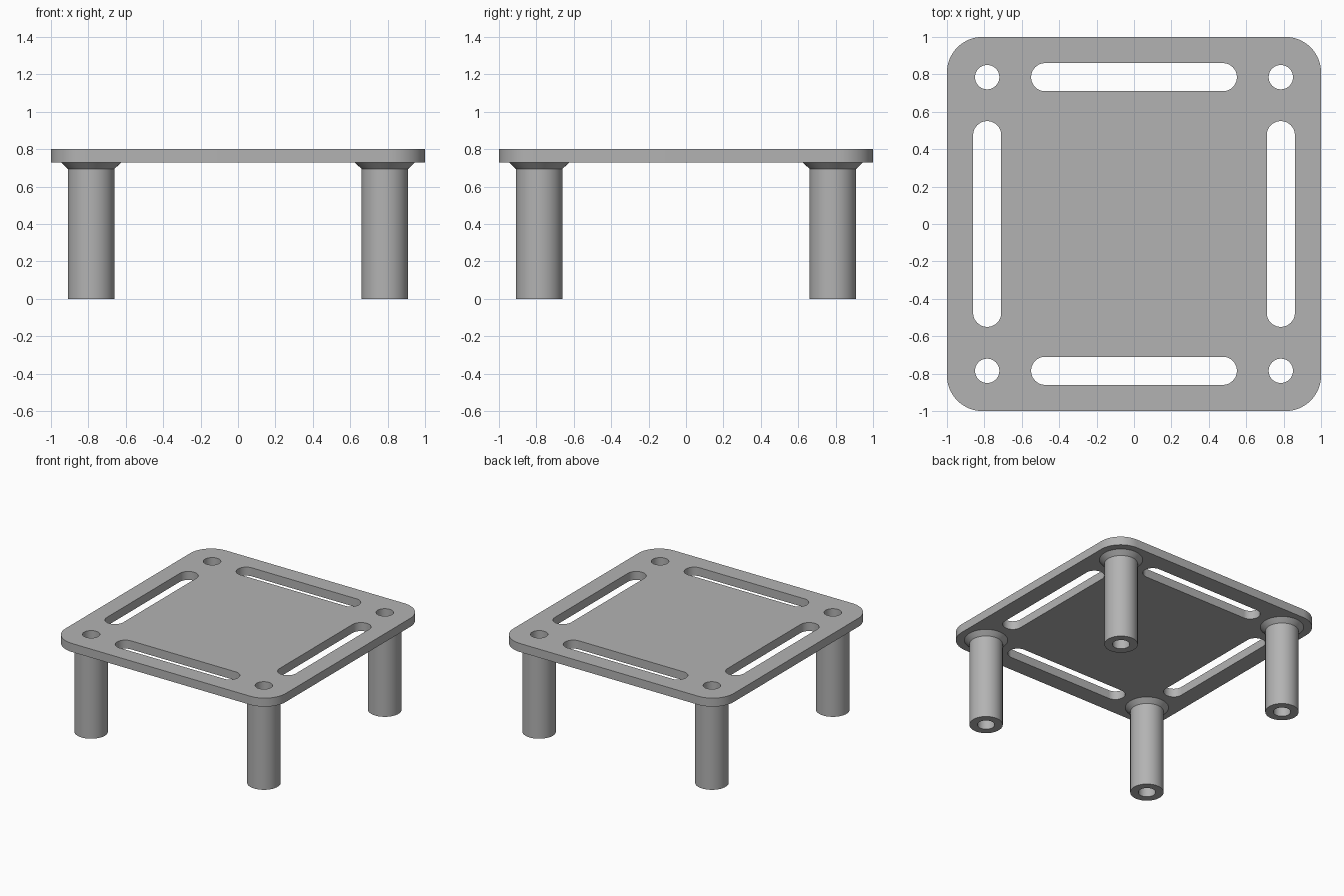
import bpy, bmesh
from math import sin, cos, pi, radians

cube = bpy.data.objects.get("Cube")
if cube:
    bpy.data.objects.remove(cube, do_unlink=True)

PLATE_BOTTOM, PLATE_TOP = 0.73, 0.80
LEG_OFFSET, HOLE_R = 0.785, 0.065

grey = bpy.data.materials.new("plain grey")
grey.use_nodes = True
grey.diffuse_color = (0.45, 0.45, 0.45, 1)
grey.node_tree.nodes["Principled BSDF"].inputs["Base Color"].default_value = grey.diffuse_color


def rounded_rect(cx, cy, hx, hy, r, steps=16):
    """Outline of a rectangle with rounded corners; also gives slots and circles."""
    pts = []
    for i, (sx, sy) in enumerate(((1, 1), (-1, 1), (-1, -1), (1, -1))):
        for k in range(steps + 1):
            a = (i + k / steps) * pi / 2
            p = (cx + sx * (hx - r) + r * cos(a), cy + sy * (hy - r) + r * sin(a))
            if not pts or abs(p[0] - pts[-1][0]) + abs(p[1] - pts[-1][1]) > 1e-5:
                pts.append(p)
    if abs(pts[0][0] - pts[-1][0]) + abs(pts[0][1] - pts[-1][1]) < 1e-5:
        pts.pop()
    return pts


def finish(name, bm):
    bmesh.ops.remove_doubles(bm, verts=bm.verts, dist=1e-5)
    bmesh.ops.recalc_face_normals(bm, faces=bm.faces)
    mesh = bpy.data.meshes.new(name)
    bm.to_mesh(mesh)
    bm.free()
    mesh.materials.append(grey)
    obj = bpy.data.objects.new(name, mesh)
    bpy.context.collection.objects.link(obj)
    bpy.ops.object.select_all(action='DESELECT')
    obj.select_set(True)
    bpy.context.view_layer.objects.active = obj
    bpy.ops.object.shade_smooth_by_angle(angle=radians(30))
    return obj


# Plate: rounded square with four slots and four screw holes
outlines = [rounded_rect(0, 0, 1, 1, 0.19)]
for s in (-LEG_OFFSET, LEG_OFFSET):
    outlines.append(rounded_rect(0, s, 0.55, 0.075, 0.075))
    outlines.append(rounded_rect(s, 0, 0.075, 0.55, 0.075))
    for t in (-LEG_OFFSET, LEG_OFFSET):
        outlines.append(rounded_rect(s, t, HOLE_R, HOLE_R, HOLE_R))

bm = bmesh.new()
for pts in outlines:
    ring = [bm.verts.new((x, y, PLATE_BOTTOM)) for x, y in pts]
    for a, b in zip(ring, ring[1:] + ring[:1]):
        bm.edges.new((a, b))
bmesh.ops.triangle_fill(bm, edges=bm.edges[:], use_beauty=True, normal=(0, 0, 1))
extruded = bmesh.ops.extrude_face_region(bm, geom=bm.faces[:], use_keep_orig=True)
top = [g for g in extruded["geom"] if isinstance(g, bmesh.types.BMVert)]
bmesh.ops.translate(bm, verts=top, vec=(0, 0, PLATE_TOP - PLATE_BOTTOM))
finish("top_plate", bm)

# Legs: hollow tubes flaring out under the plate
profile = [(HOLE_R, PLATE_BOTTOM), (HOLE_R, 0), (0.125, 0), (0.125, 0.695), (0.162, PLATE_BOTTOM)]
for x, side in ((-LEG_OFFSET, "right"), (LEG_OFFSET, "left")):
    for y, end in ((-LEG_OFFSET, "front"), (LEG_OFFSET, "back")):
        bm = bmesh.new()
        verts = [bm.verts.new((r, 0, z)) for r, z in profile]
        edges = [bm.edges.new(pair) for pair in zip(verts, verts[1:])]
        bmesh.ops.spin(bm, geom=verts + edges, cent=(0, 0, 0), axis=(0, 0, 1),
                       angle=2 * pi, steps=64, use_merge=True)
        leg = finish(f"{end}_{side}_leg", bm)
        leg.location = (x, y, 0)
